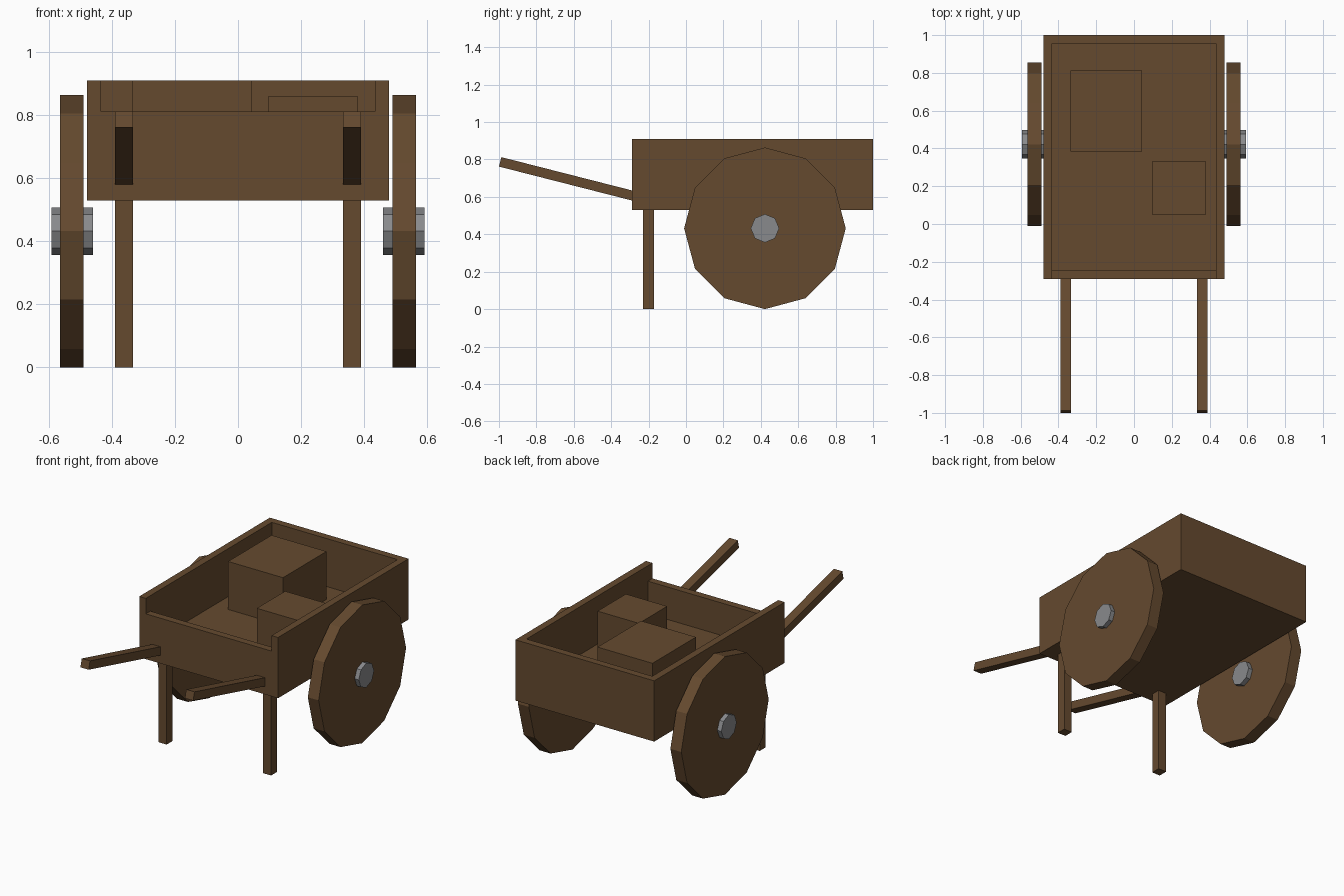
import bpy, math
from mathutils import Matrix

if "Cube" in bpy.data.objects:
    bpy.data.objects.remove(bpy.data.objects["Cube"])


def material(name, rgb):
    m = bpy.data.materials.new(name)
    m.diffuse_color = (*rgb, 1)
    m.use_nodes = True
    m.node_tree.nodes["Principled BSDF"].inputs["Base Color"].default_value = m.diffuse_color
    return m


WOOD = material("brown wood", (0.13, 0.068, 0.028))
METAL = material("grey metal", (0.25, 0.255, 0.265))


def finish(name, mat):
    ob = bpy.context.object
    ob.name = name
    ob.data.materials.append(mat)
    return ob


def box(name, x, y, z, mat=WOOD):
    """Box given by its (min, max) range on each axis."""
    bpy.ops.mesh.primitive_cube_add(size=1)
    ob = finish(name, mat)
    mid = [(a + b) / 2 for a, b in (x, y, z)]
    dim = [b - a for a, b in (x, y, z)]
    ob.data.transform(Matrix.Translation(mid) @ Matrix.Diagonal((*dim, 1)))
    return ob


def disc(name, x, radius, sides, mat):
    """Low-poly disc on the axle line, a corner pointing up."""
    bpy.ops.mesh.primitive_cylinder_add(vertices=sides, radius=radius, depth=x[1] - x[0])
    ob = finish(name, mat)
    ob.data.transform(Matrix.Translation(((x[0] + x[1]) / 2, 0.422, 0.432))
                      @ Matrix.Rotation(math.pi / 2, 4, 'Y'))
    return ob


# tray: floor, low front board, full-height back board
box("tray_floor", (-0.435, 0.435), (-0.245, 0.955), (0.53, 0.61))
box("front_board", (-0.435, 0.435), (-0.29, -0.245), (0.53, 0.813))
box("back_board", (-0.435, 0.435), (0.955, 1.0), (0.53, 0.91))

# cargo crates
box("large_crate", (-0.337, 0.043), (0.383, 0.813), (0.60, 0.91))
box("small_crate", (0.095, 0.381), (0.05, 0.33), (0.60, 0.86))

for s, side in ((-1, "left"), (1, "right")):
    def span(a, b):
        return tuple(sorted((s * a, s * b)))

    box(side + "_board", span(0.435, 0.48), (-0.29, 1.0), (0.53, 0.91))
    box(side + "_leg", span(0.333, 0.39), (-0.23, -0.172), (0, 0.54))
    disc(side + "_wheel", span(0.49, 0.565), 0.432, 12, WOOD)
    disc(side + "_hub", span(0.46, 0.593), 0.076, 8, METAL)

    # sloping handle, ending inside the front board
    handle = box(side + "_handle", span(0.333, 0.39), (0, 0.75), (0, 0.052))
    handle.data.transform(Matrix.Translation((0, -1.0, 0.762))
                          @ Matrix.Rotation(math.radians(-14.3), 4, 'X'))
